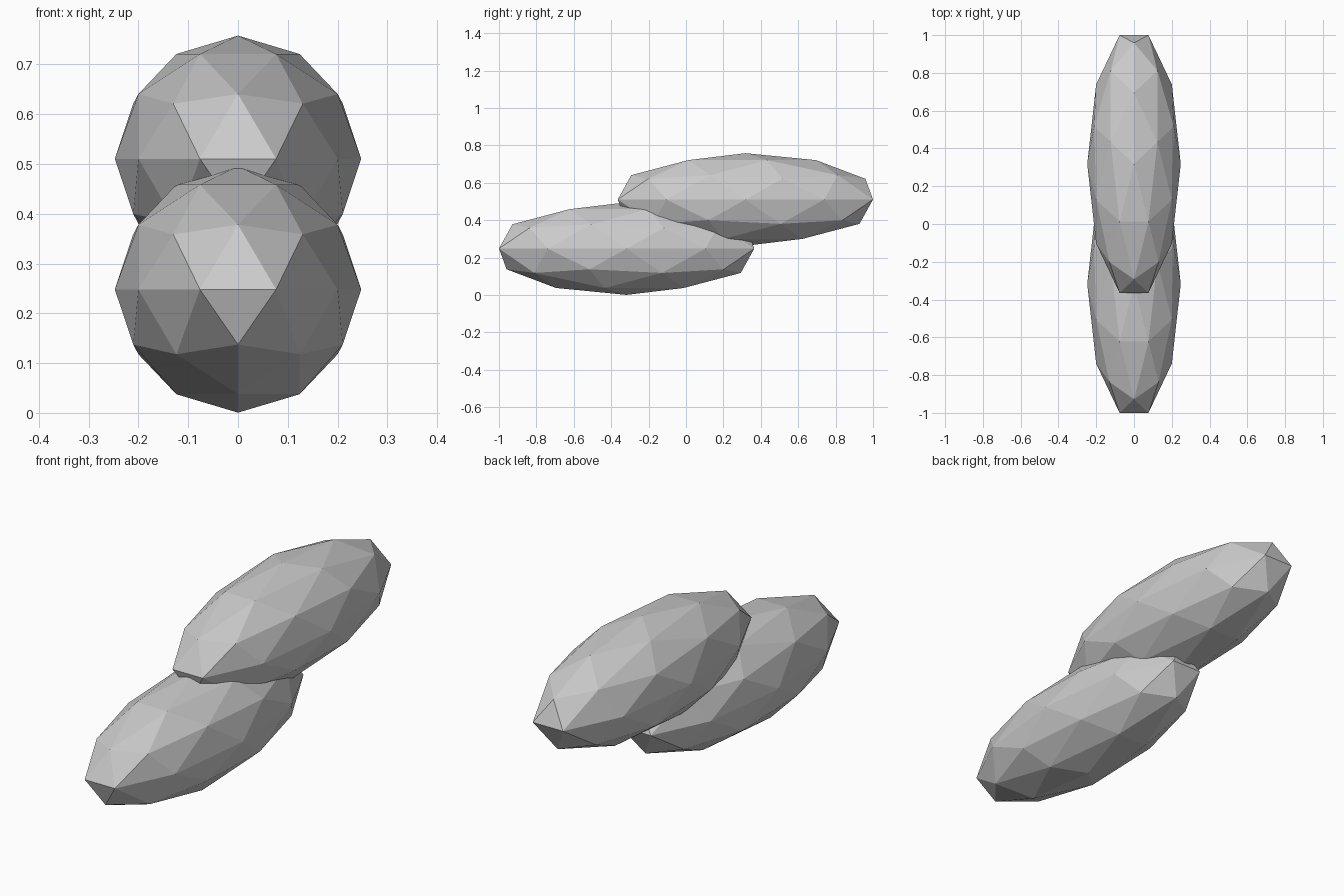
import bpy, math

if "Cube" in bpy.data.objects:
    bpy.data.objects.remove(bpy.data.objects["Cube"])

R_SIDE, R_LONG = 0.2475, 0.7175


def pebble(name, y, z):
    # faceted icosphere, turned so a vertex of its upper ring faces the back, stretched along y
    bpy.ops.mesh.primitive_ico_sphere_add(subdivisions=2, radius=1)
    ob = bpy.context.object
    ob.name = name
    ob.rotation_euler.z = math.pi / 2
    bpy.ops.object.transform_apply(location=False, rotation=True, scale=False)
    ob.scale = (R_SIDE, R_LONG, R_SIDE)
    ob.location = (0, y, z)
    bpy.ops.object.transform_apply(location=False, rotation=False, scale=True)
    bpy.ops.object.shade_flat()
    return ob


# Two identical overlapping bodies, stepped up toward the back
pebble("lower_front_body", -0.3175, 0.248)
pebble("upper_back_body", 0.3175, 0.5105)
